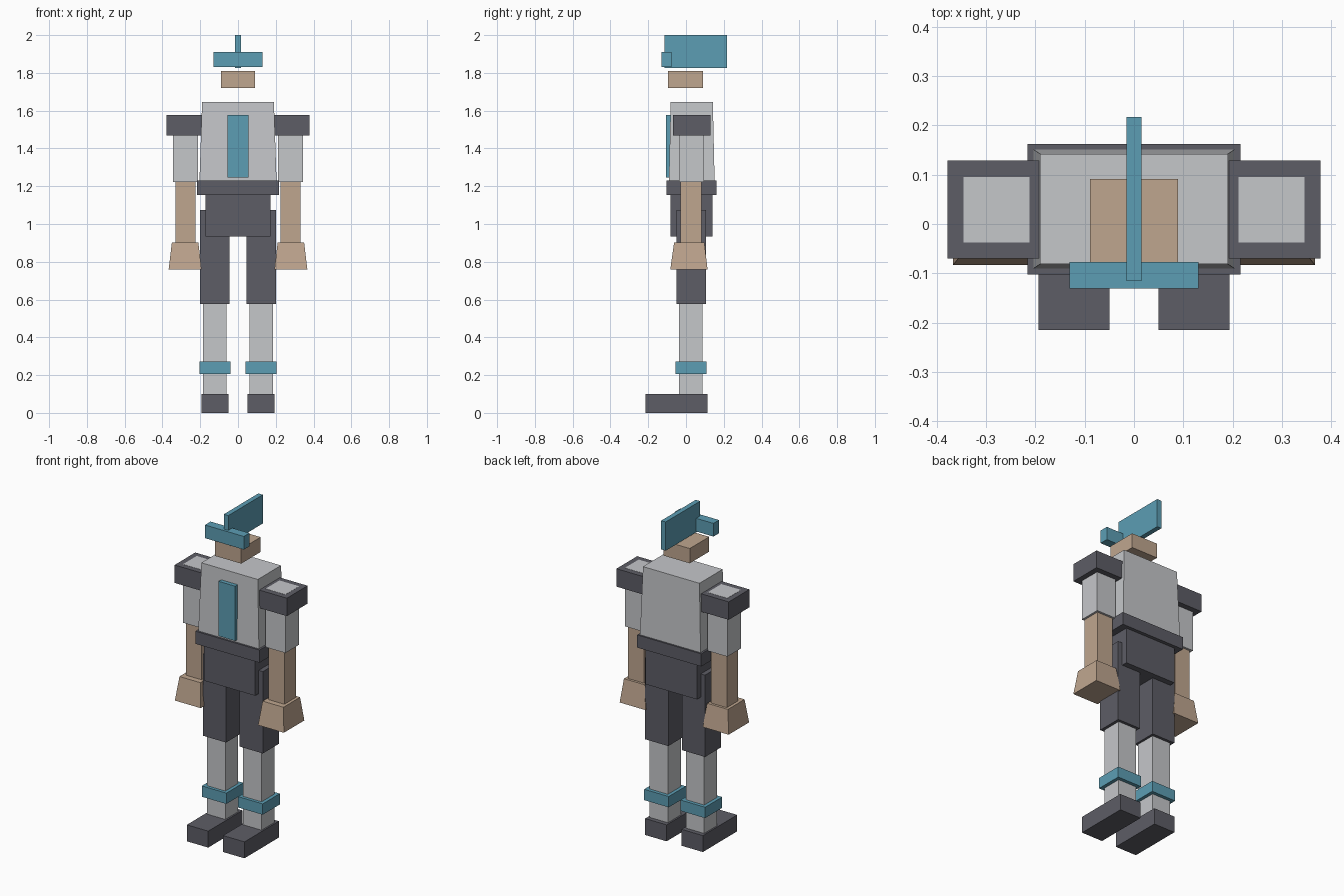
import bpy, bmesh

cube = bpy.data.objects.get("Cube")
if cube:
    bpy.data.objects.remove(cube, do_unlink=True)


def material(name, rgb):
    m = bpy.data.materials.new(name)
    m.use_nodes = True
    m.diffuse_color = (*rgb, 1)
    m.node_tree.nodes["Principled BSDF"].inputs["Base Color"].default_value = (*rgb, 1)
    return m


LIGHT = material("light grey", (0.56, 0.57, 0.59))
DARK = material("dark grey", (0.11, 0.11, 0.133))
SKIN = material("skin", (0.52, 0.38, 0.275))
TEAL = material("teal", (0.107, 0.34, 0.455))


def block(name, mat, z, x, y, top_x=None, top_y=None):
    """Box from (low, high) ranges; a different top range makes it taper."""
    bm = bmesh.new()
    bmesh.ops.create_cube(bm, size=1)
    for v in bm.verts:
        upper = v.co.z > 0
        xs = top_x if upper and top_x else x
        ys = top_y if upper and top_y else y
        v.co = (xs[v.co.x > 0], ys[v.co.y > 0], z[upper])
    mesh = bpy.data.meshes.new(name)
    bm.to_mesh(mesh)
    bm.free()
    mesh.materials.append(mat)
    obj = bpy.data.objects.new(name, mesh)
    bpy.context.collection.objects.link(obj)
    return obj


def pair(name, mat, z, x, y, top_x=None, top_y=None):
    """The same block on both sides of the body."""
    flip = lambda r: (-r[1], -r[0]) if r else None
    block("left_" + name, mat, z, x, y, top_x, top_y)
    block("right_" + name, mat, z, flip(x), y, flip(top_x), top_y)


# Head and headgear
block("crest", TEAL, (1.825, 2.0), (-0.015, 0.015), (-0.115, 0.217))
block("visor", TEAL, (1.83, 1.91), (-0.131, 0.131), (-0.131, -0.077))
block("head", SKIN, (1.72, 1.81), (-0.089, 0.089), (-0.096, 0.091))

# Torso and hips
block("torso", LIGHT, (1.2, 1.645), (-0.205, 0.205), (-0.091, 0.152),
      (-0.19, 0.19), (-0.081, 0.142))
block("chest_plate", TEAL, (1.245, 1.578), (-0.056, 0.056), (-0.107, -0.075))
block("belt", DARK, (1.153, 1.23), (-0.216, 0.216), (-0.102, 0.162))
block("pelvis", DARK, (0.933, 1.153), (-0.173, 0.173), (-0.082, 0.141))

# Arms
pair("shoulder_pad", DARK, (1.468, 1.577), (0.179, 0.378), (-0.07, 0.129))
pair("upper_arm", LIGHT, (1.222, 1.578), (0.212, 0.345), (-0.037, 0.095))
pair("forearm", SKIN, (0.88, 1.222), (0.225, 0.332), (-0.028, 0.082))
pair("hand", SKIN, (0.76, 0.903), (0.193, 0.367), (-0.083, 0.114),
     (0.21, 0.35), (-0.063, 0.097))

# Legs
pair("thigh", DARK, (0.577, 1.075), (0.046, 0.202), (-0.049, 0.105))
pair("shin", LIGHT, (0.08, 0.577), (0.06, 0.184), (-0.036, 0.088))
pair("ankle_band", TEAL, (0.207, 0.273), (0.04, 0.205), (-0.055, 0.109))
pair("foot", DARK, (0, 0.1), (0.05, 0.194), (-0.215, 0.115))
